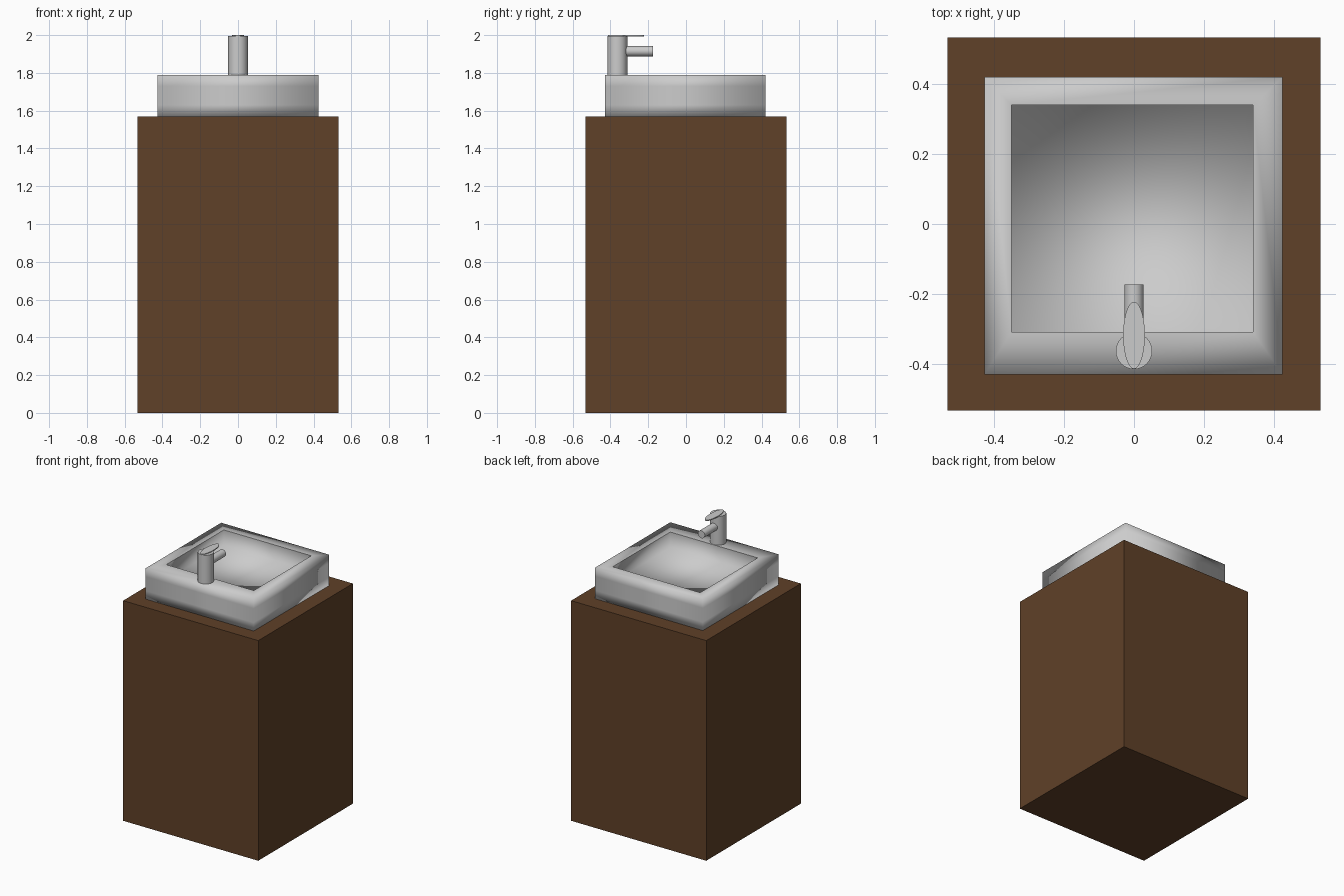
import bpy, bmesh, math
from mathutils import Matrix

if "Cube" in bpy.data.objects:
    bpy.data.objects.remove(bpy.data.objects["Cube"])


def finish(name, bm):
    bmesh.ops.recalc_face_normals(bm, faces=bm.faces)
    me = bpy.data.meshes.new(name)
    bm.to_mesh(me)
    bm.free()
    ob = bpy.data.objects.new(name, me)
    bpy.context.collection.objects.link(ob)
    return ob


def smooth_by_angle(ob, degrees=35):
    bpy.ops.object.select_all(action='DESELECT')
    ob.select_set(True)
    bpy.context.view_layer.objects.active = ob
    bpy.ops.object.shade_smooth_by_angle(angle=math.radians(degrees))


def cylinder(name, radius, length, matrix, segments=32):
    bm = bmesh.new()
    bmesh.ops.create_cone(bm, cap_ends=True, segments=segments, radius1=radius,
                          radius2=radius, depth=length, matrix=matrix)
    ob = finish(name, bm)
    smooth_by_angle(ob)
    return ob


# Wooden cabinet
bm = bmesh.new()
bmesh.ops.create_cube(bm, size=1, matrix=Matrix.Translation((0, 0, 0.785))
                      @ Matrix.Diagonal((1.066, 1.066, 1.57, 1)))
cabinet = finish("cabinet", bm)
wood = bpy.data.materials.new("brown_wood")
wood.diffuse_color = (0.115, 0.052, 0.021, 1)
wood.use_nodes = True
wood.node_tree.nodes["Principled BSDF"].inputs["Base Color"].default_value = wood.diffuse_color
cabinet.data.materials.append(wood)

# Square basin: stacked rectangular rings from outer base over the rim to the floor
OUTER = (-0.427, 0.425, -0.43, 0.42)
INNER = (-0.35, 0.34, -0.308, 0.34)
RINGS = [(OUTER, 1.57), (OUTER, 1.63), (OUTER, 1.73), (OUTER, 1.79),
         (INNER, 1.79), (INNER, 1.68)]
bm = bmesh.new()
loops = []
for (x0, x1, y0, y1), z in RINGS:
    loops.append([bm.verts.new((x, y, z))
                  for x, y in ((x0, y0), (x1, y0), (x1, y1), (x0, y1))])
for a, b in zip(loops, loops[1:]):
    for i in range(4):
        j = (i + 1) % 4
        bm.faces.new((a[i], a[j], b[j], b[i]))
bm.faces.new(loops[0])
bm.faces.new(loops[-1])
for f in bm.faces:
    f.smooth = True
# Crisp lip around the bowl opening
for i in range(4):
    bm.edges.get((loops[4][i], loops[4][(i + 1) % 4])).smooth = False
finish("basin", bm)

# Tap body, spout and flat oval lever
cylinder("tap_body", 0.052, 0.205, Matrix.Translation((0, -0.363, 1.8925)))
cylinder("tap_spout", 0.027, 0.165, Matrix.Translation((0, -0.256, 1.915))
         @ Matrix.Rotation(math.pi / 2, 4, 'X'))
cylinder("tap_lever", 1, 1, Matrix.Translation((0, -0.318, 1.9965))
         @ Matrix.Diagonal((0.031, 0.096, 0.007, 1)))
